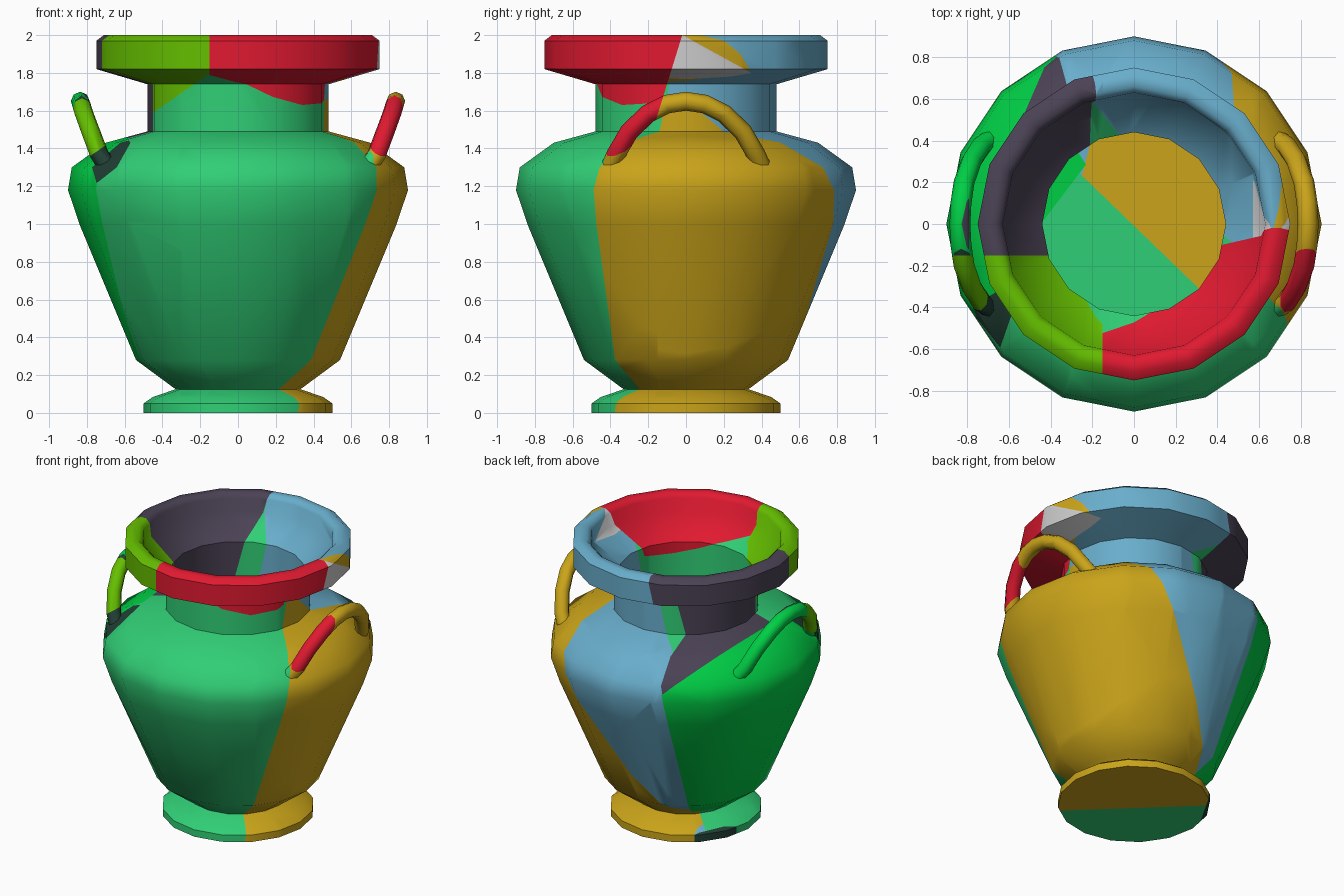
import bpy, bmesh, math
from mathutils import Vector

if "Cube" in bpy.data.objects:
    bpy.data.objects.remove(bpy.data.objects["Cube"])

# colours of the patches
COL = {
    "front_green": (0.03, 0.62, 0.18, 1), "gold": (0.59, 0.37, 0.01, 1),
    "blue": (0.14, 0.42, 0.60, 1), "left_green": (0.0, 0.62, 0.06, 1),
    "plum": (0.07, 0.055, 0.09, 1), "lime": (0.13, 0.52, 0.0, 1),
    "red": (0.75, 0.01, 0.03, 1), "pale_grey": (0.6, 0.6, 0.6, 1),
    "dark_teal": (0.015, 0.05, 0.035, 1),
}
NAMES = list(COL)
MATS = []
for n in NAMES:
    m = bpy.data.materials.new(n)
    m.diffuse_color = COL[n]
    m.use_nodes = True
    m.node_tree.nodes["Principled BSDF"].inputs["Base Color"].default_value = m.diffuse_color
    MATS.append(m)

# each patch is the region where every (a, b, c, d) has ax + by + cz > d;
# patches are taken in order, the rest stays front_green
PATCHES = [
    ("red", [(1, 0, 0, -0.15), (0.033, -0.0255, 0.058, 0.1144), (0, -1, 0.31, 0.64)]),
    ("pale_grey", [(1, 0, 0, 0.57), (0, 0, 1, 1.73), (0, -0.55, -1, -1.99)]),
    ("lime", [(0, -1, 0, 0.15), (-1, 0, 0, 0.15), (-0.69, 0, 1, 1.9)]),
    ("plum", [(0, 1, 0, -0.15), (1, 0, 1, 0.87), (-0.2515, -0.0285, 0.0566, 0.141)]),
    ("dark_teal", [(-1, 0, 0, 0.3), (0, -1, 0.73, 1.346), (-0.0432, -0.0096, 0.0396, 0.0849)]),
    ("dark_teal", [(-0.87, 0.5, 0, 0.47), (0, 0, -1, -0.07)]),
    ("left_green", [(0, 0, 1, 0.17), (-0.211, 0.16, 0.011, 0.097),
                    (-0.2715, -0.176, 0.0546, 0.026), (-1, 0, -1, -0.87)]),
    ("blue", [(0.56, 0.58, -0.143, -0.041), (-0.482, 0.125, 0.271, 0.217)]),
    ("gold", [(0.56, 0.58, -0.143, -0.041)]),
]


def paint(bm):
    """Cut the surface along the patch borders and colour the patches."""
    done = set()
    tag = bm.faces.layers.int.new("done")
    for name, planes in PATCHES:
        cand = [f for f in bm.faces if f[tag] == 0]
        for a, b, c, d in planes:
            if not cand:
                break
            no = Vector((a, b, c))
            co = no * (d / no.length_squared)
            geom = set(cand)
            for f in cand:
                geom.update(f.edges)
                geom.update(f.verts)
            res = bmesh.ops.bisect_plane(bm, geom=list(geom), dist=1e-5,
                                         plane_co=co, plane_no=no)
            cand = [f for f in res["geom"] if isinstance(f, bmesh.types.BMFace)
                    and no.dot(f.calc_center_median()) > d]
        for f in cand:
            f[tag] = 1
            f.material_index = NAMES.index(name)


def finish(bm, name):
    bmesh.ops.recalc_face_normals(bm, faces=bm.faces[:])
    paint(bm)
    me = bpy.data.meshes.new(name)
    bm.to_mesh(me)
    bm.free()
    for m in MATS:
        me.materials.append(m)
    ob = bpy.data.objects.new(name, me)
    bpy.context.collection.objects.link(ob)
    bpy.ops.object.select_all(action='DESELECT')
    ob.select_set(True)
    bpy.context.view_layer.objects.active = ob
    bpy.ops.object.shade_smooth_by_angle(angle=math.radians(50))
    return ob


def skin(bm, rings):
    """Join rings of vertices with quads and cap both ends."""
    for r0, r1 in zip(rings, rings[1:]):
        n = len(r0)
        for i in range(n):
            j = (i + 1) % n
            bm.faces.new((r0[i], r0[j], r1[j], r1[i]))
    bm.faces.new(rings[0][::-1])
    bm.faces.new(rings[-1])


# hollow vase: 16-sided lathe, outside from the foot up, then down the inside
PROFILE = [(0.50, 0), (0.50, 0.05), (0.45, 0.085), (0.33, 0.125), (0.54, 0.28),
           (0.84, 1.0), (0.90, 1.18), (0.88, 1.30), (0.70, 1.43), (0.48, 1.49),
           (0.48, 1.74), (0.75, 1.82), (0.75, 1.97), (0.71, 2.0), (0.66, 2.0),
           (0.63, 1.97), (0.62, 1.88), (0.44, 1.74), (0.44, 1.47), (0.66, 1.40),
           (0.83, 1.28), (0.85, 1.18), (0.79, 1.0), (0.50, 0.30), (0.46, 0.25)]
SIDES = 16
bm = bmesh.new()
skin(bm, [[bm.verts.new((r * math.cos(k * math.tau / SIDES),
                         r * math.sin(k * math.tau / SIDES), z))
           for k in range(SIDES)] for r, z in PROFILE])
finish(bm, "vase_body")

# arched handles: a tube swept along a half path mirrored front to back
HALF = [(0.66, -0.42, 1.26), (0.735, -0.37, 1.37), (0.78, -0.30, 1.49),
        (0.815, -0.20, 1.585), (0.83, -0.10, 1.635)]
for side, label in ((1, "right_handle"), (-1, "left_handle")):
    path = [Vector((side * x, y, z)) for x, y, z in HALF]
    path += [Vector((side * 0.835, 0, 1.65))]
    path += [Vector((p.x, -p.y, p.z)) for p in reversed(path[:-1])]
    bm = bmesh.new()
    rings = []
    for i, p in enumerate(path):
        t = (path[min(i + 1, len(path) - 1)] - path[max(i - 1, 0)]).normalized()
        u = Vector((1, 0, 0))
        u = (u - t * u.dot(t)).normalized()
        v = t.cross(u)
        rings.append([bm.verts.new(p + 0.05 * (u * math.cos(a) + v * math.sin(a)))
                      for a in (k * math.tau / 8 for k in range(8))])
    skin(bm, rings)
    finish(bm, label)
